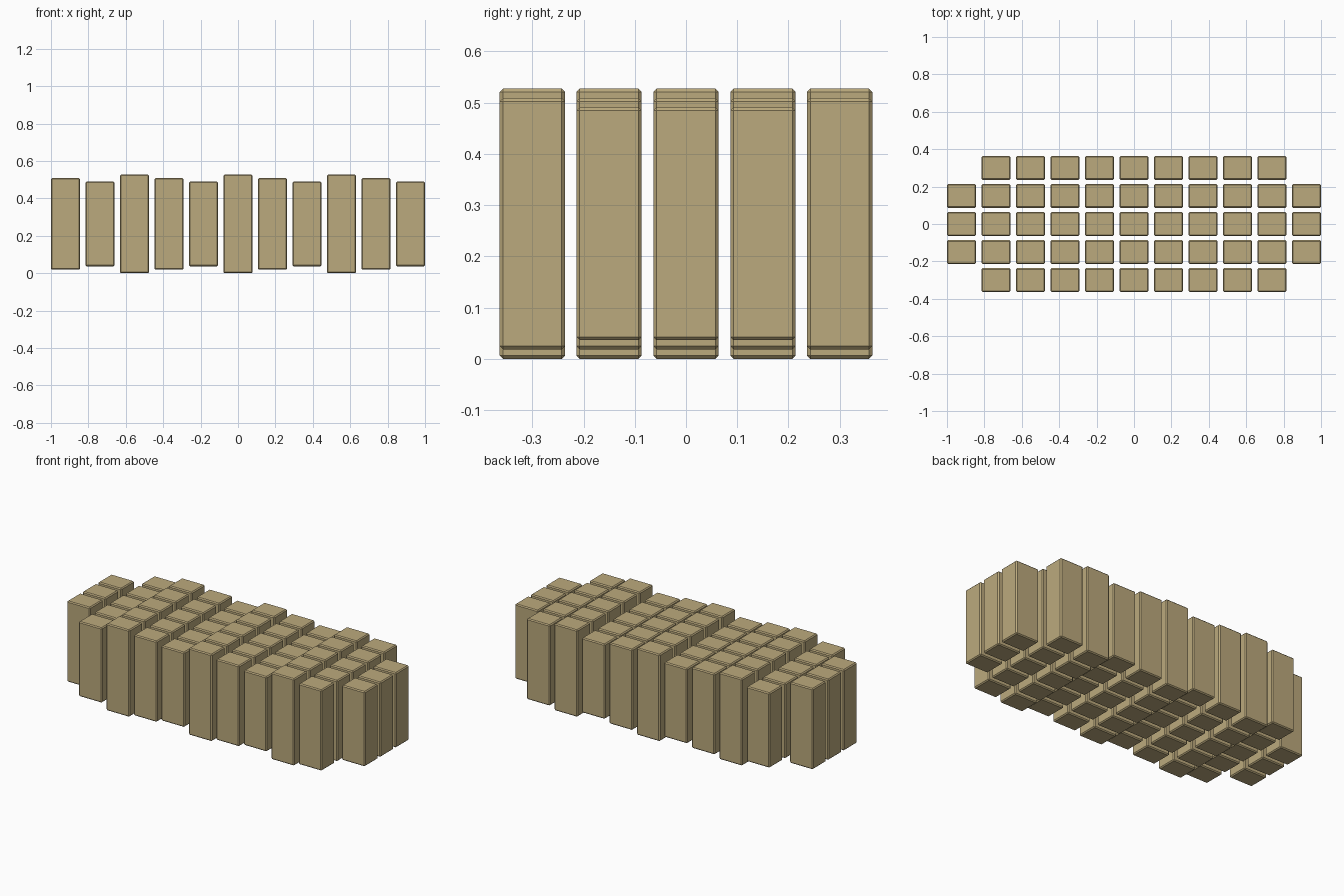
import bpy
import bmesh

cube = bpy.data.objects.get("Cube")
if cube:
    bpy.data.objects.remove(cube, do_unlink=True)

# Single sandy tan colour
tan = bpy.data.materials.new("sandy tan")
tan.use_nodes = True
colour = (0.50, 0.40, 0.205, 1)
tan.diffuse_color = colour
tan.node_tree.nodes["Principled BSDF"].inputs["Base Color"].default_value = colour

WIDTH, DEPTH = 0.155, 0.127
PITCH_X, PITCH_Y = 0.1845, 0.15
MID_Z = 0.2635
HEIGHTS = (0.49, 0.454, 0.527)  # repeating column pattern
CHAMFER = 0.006


def block_mesh(name, height):
    """Upright block with chamfered edges, centred on its origin."""
    mesh = bpy.data.meshes.new(name)
    bm = bmesh.new()
    bmesh.ops.create_cube(bm, size=1)
    bmesh.ops.scale(bm, vec=(WIDTH, DEPTH, height), verts=bm.verts)
    bmesh.ops.bevel(bm, geom=list(bm.edges), offset=CHAMFER, segments=1,
                    affect='EDGES', profile=0.5)
    bm.to_mesh(mesh)
    bm.free()
    mesh.materials.append(tan)
    return mesh


meshes = [block_mesh("block_" + size, h)
          for size, h in zip(("medium", "short", "tall"), HEIGHTS)]

# Grid of blocks, with the four corners left out
for col in range(11):
    for row in range(5):
        if col in (0, 10) and row in (0, 4):
            continue
        block = bpy.data.objects.new(f"block_column_{col + 1}_row_{row + 1}",
                                     meshes[col % 3])
        block.location = ((col - 5) * PITCH_X, (row - 2) * PITCH_Y, MID_Z)
        bpy.context.collection.objects.link(block)
